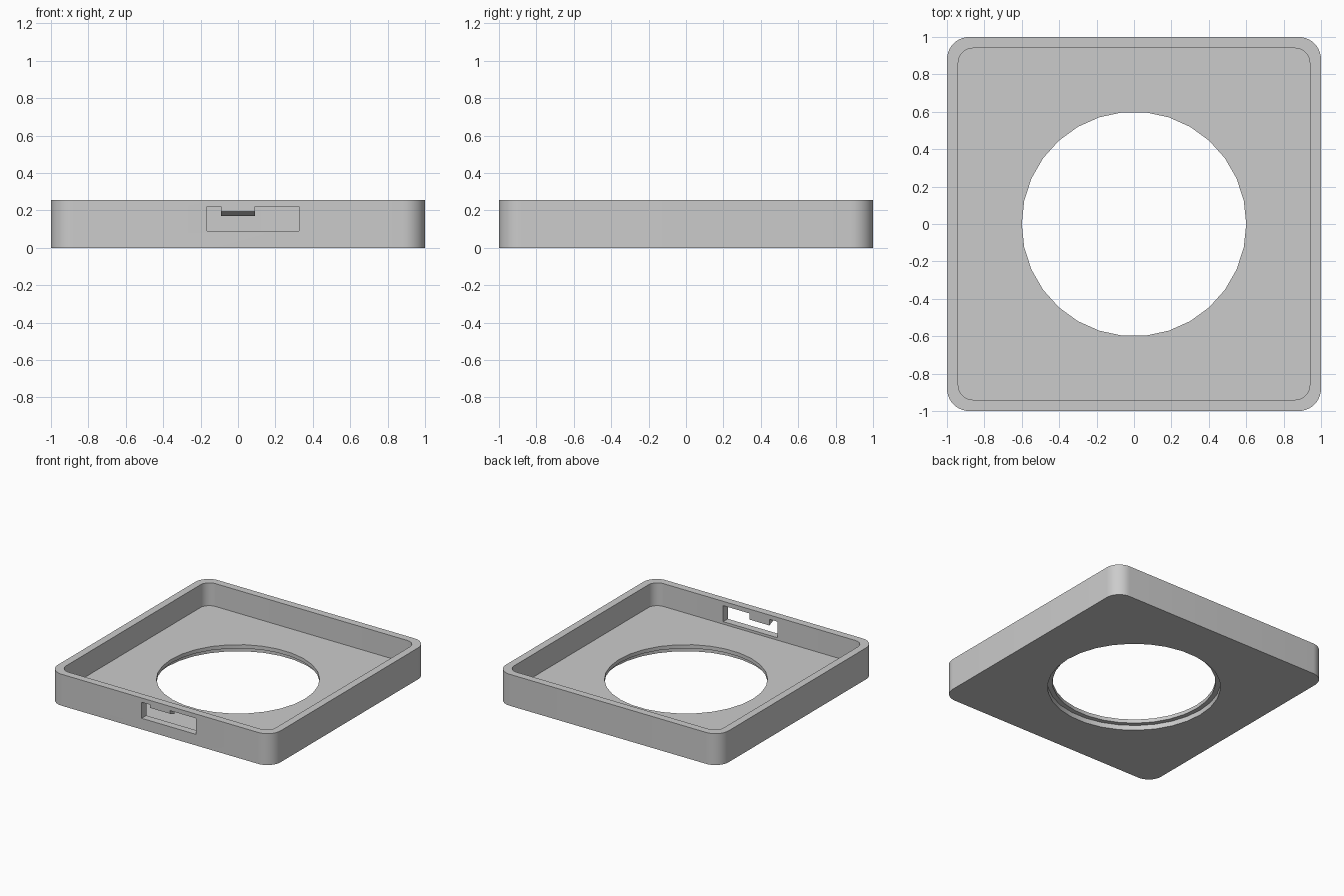
import bpy, bmesh, math

if "Cube" in bpy.data.objects:
    bpy.data.objects.remove(bpy.data.objects["Cube"])

grey = bpy.data.materials.new("plain_grey")
grey.use_nodes = True
grey.diffuse_color = (0.6, 0.6, 0.6, 1)
grey.node_tree.nodes["Principled BSDF"].inputs["Base Color"].default_value = (0.6, 0.6, 0.6, 1)


def prism(name, outline, start, depth, axis="z"):
    """Extrude a closed 2D outline along z (xy outline) or x (yz outline)."""
    place = (lambda a, b: (a, b, start)) if axis == "z" else (lambda a, b: (start, a, b))
    bm = bmesh.new()
    base = bm.faces.new([bm.verts.new(place(a, b)) for a, b in outline])
    grown = bmesh.ops.extrude_face_region(bm, geom=[base])
    moved = [v for v in grown["geom"] if isinstance(v, bmesh.types.BMVert)]
    bmesh.ops.translate(bm, verts=moved, vec=(0, 0, depth) if axis == "z" else (depth, 0, 0))
    bmesh.ops.recalc_face_normals(bm, faces=bm.faces)
    mesh = bpy.data.meshes.new(name)
    bm.to_mesh(mesh)
    bm.free()
    mesh.materials.append(grey)
    obj = bpy.data.objects.new(name, mesh)
    bpy.context.collection.objects.link(obj)
    return obj


def rounded_square(half, radius, steps=10):
    c = half - radius
    points = []
    for turn, (sx, sy) in enumerate([(1, 1), (-1, 1), (-1, -1), (1, -1)]):
        for i in range(steps + 1):
            a = math.pi / 2 * (turn + i / steps)
            points.append((sx * c + radius * math.cos(a), sy * c + radius * math.sin(a)))
    return points


def circle(radius, sides=30):
    return [(radius * math.cos(math.tau * i / sides), radius * math.sin(math.tau * i / sides))
            for i in range(sides)]


def cut(obj, cutter):
    cutter.hide_render = True
    mod = obj.modifiers.new("cut", "BOOLEAN")
    mod.operation = "DIFFERENCE"
    mod.solver = "EXACT"
    mod.object = cutter
    bpy.context.view_layer.objects.active = obj
    bpy.ops.object.modifier_apply(modifier=mod.name)
    bpy.data.objects.remove(cutter)


HEIGHT, FLOOR, LIP = 0.255, 0.07, 0.04
SLOT_LOW, SLOT_TOP = 0.09, 0.22
WALL_OUT, WALL_IN = -1.0, -0.94

# Tray body, hollowed from above
tray = prism("tray", rounded_square(1.0, 0.12), 0, HEIGHT)
cut(tray, prism("cavity", rounded_square(-WALL_IN, 0.08), FLOOR, 0.5))

# Round opening with a wider recess underneath
cut(tray, prism("opening", circle(0.6), -0.1, 0.4))
cut(tray, prism("recess", circle(0.636), -0.1, 0.1 + LIP))

# Slot through the front wall
slot = [(-1.1, SLOT_LOW), (-0.9, SLOT_LOW), (-0.9, SLOT_TOP), (-1.1, SLOT_TOP)]
cut(tray, prism("slot", slot, -0.165, 0.49, "x"))

# Catch hanging from the top of the slot, with a sloped underside
catch = [(WALL_OUT, SLOT_TOP), (WALL_OUT, 0.195), (WALL_IN, 0.17), (WALL_IN, SLOT_TOP)]
prism("slot_catch", catch, -0.09, 0.18, "x")

# Smooth the rounded corners, keep the edges and round opening crisp
bpy.ops.object.select_all(action="DESELECT")
tray.select_set(True)
bpy.context.view_layer.objects.active = tray
bpy.ops.object.shade_smooth_by_angle(angle=math.radians(30))
